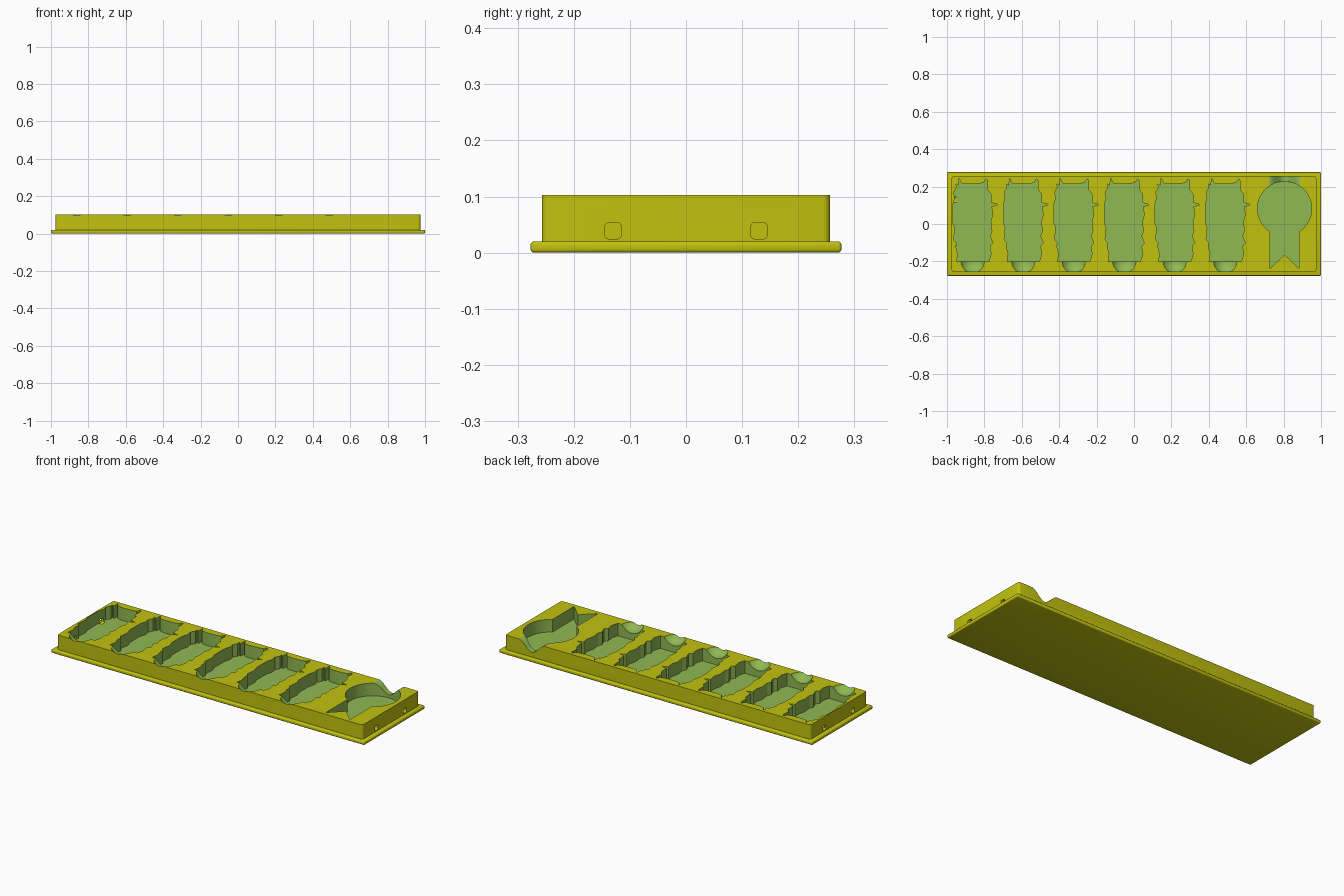
import bpy, bmesh, math
from mathutils import Matrix, Vector

cube = bpy.data.objects.get("Cube")
if cube:
    bpy.data.objects.remove(cube, do_unlink=True)

TOP, FLOOR = 0.103, 0.03
PITCH, FIRST_X = 0.27, -0.862


def material(name, rgb):
    m = bpy.data.materials.new(name)
    m.use_nodes = True
    m.diffuse_color = (*rgb, 1)
    m.node_tree.nodes["Principled BSDF"].inputs["Base Color"].default_value = (*rgb, 1)
    return m


YELLOW = material("mustard yellow", (0.54, 0.54, 0.005))
GREEN = material("soft green", (0.28, 0.48, 0.085))


def make_object(name, bm, slot):
    bmesh.ops.recalc_face_normals(bm, faces=bm.faces)
    for f in bm.faces:
        f.material_index = slot
    mesh = bpy.data.meshes.new(name)
    bm.to_mesh(mesh)
    bm.free()
    mesh.materials.append(YELLOW)
    mesh.materials.append(GREEN)
    obj = bpy.data.objects.new(name, mesh)
    bpy.context.collection.objects.link(obj)
    return obj


def box(name, size, centre, slot=0, round_axis=None, radius=0.0, segments=4):
    """Box with bevelled edges; round_axis limits the bevel to edges along it."""
    bm = bmesh.new()
    bmesh.ops.create_cube(bm, size=1, matrix=Matrix.Translation(centre) @ Matrix.Diagonal((*size, 1)))
    edges = [e for e in bm.edges if round_axis is None
             or abs((e.verts[0].co - e.verts[1].co).normalized()[round_axis]) > 0.9]
    bmesh.ops.bevel(bm, geom=edges, offset=radius, segments=segments,
                    affect='EDGES', profile=0.5)
    return make_object(name, bm, slot)


def prism(name, base, direction):
    """Closed outline swept along a direction, used as a green cutter."""
    bm = bmesh.new()
    face = bm.faces.new([bm.verts.new(p) for p in base])
    new = bmesh.ops.extrude_face_region(bm, geom=[face])["geom"]
    bmesh.ops.translate(bm, verts=[v for v in new if isinstance(v, bmesh.types.BMVert)],
                        vec=Vector(direction))
    return make_object(name, bm, 1)


def cut(target, cutter):
    mod = target.modifiers.new("cut", 'BOOLEAN')
    mod.operation = 'DIFFERENCE'
    mod.solver = 'EXACT'
    mod.object = cutter
    bpy.context.view_layer.objects.active = target
    bpy.ops.object.modifier_apply(modifier=mod.name)
    bpy.data.objects.remove(cutter, do_unlink=True)


# Base plate and tray block
flange = box("base_flange", (2, 0.554, 0.02), (0, 0, 0.01), radius=0.006, segments=3)
block = box("tray_block", (1.95, 0.514, TOP - 0.01), (0, 0, (TOP + 0.01) / 2),
            round_axis=2, radius=0.013)

# Figure outline in hundredths, from the lower left up over the ears and down
FIGURE = [(-8.6, -20), (-8, -16), (-9.1, -12), (-8.6, -10), (-10.2, -8.4), (-9.6, -2),
          (-10.7, 1), (-10.7, 10), (-9.6, 14), (-10.2, 17), (-8.7, 19.5), (-9, 21.5), (-7.6, 20.5),
          (-7.4, 24.5), (-5.9, 21.8), (-2.7, 21.3), (3.7, 21.6), (5.9, 22.3),
          (7.2, 24.2), (8, 22.8), (7.8, 18.5), (9.6, 16.2), (9.8, 11.4), (13.4, 10.4), (10, 9.2),
          (10.7, 5), (9.6, 1.2), (10.2, -4), (9.1, -6.3), (10.7, -10), (9.1, -12),
          (9.8, -16), (8.6, -20)]

# Six figure pockets, each with a round finger scoop at the front
for i in range(6):
    x = FIRST_X + i * PITCH
    cut(block, prism("figure_cutter", [(x + a / 100, b / 100, FLOOR) for a, b in FIGURE], (0, 0, 0.2)))
    bm = bmesh.new()
    bmesh.ops.create_uvsphere(bm, u_segments=48, v_segments=32, radius=0.073,
                              matrix=Matrix.Translation((x, -0.2, TOP + 0.038)))
    cut(block, make_object("scoop_cutter", bm, 1))

# Rosette pocket: a disc with a forked ribbon
MX, MY, R = 0.805, 0.082, 0.145
W = 0.077
start = math.asin(W / R)
disc = []
for i in range(65):
    a = -math.pi / 2 + start + (2 * math.pi - 2 * start) * i / 64
    disc.append((MX + R * math.cos(a), MY + R * math.sin(a), FLOOR))
ribbon = [(MX - W, -0.238, FLOOR), (MX, -0.164, FLOOR), (MX + W, -0.238, FLOOR)]
cut(block, prism("rosette_cutter", disc + ribbon, (0, 0, 0.2)))

# Curved finger groove through the back wall
HALF, DEPTH = 0.085, 0.055
groove = []
for i in range(25):
    t = -1 + i / 12
    groove.append((MX + HALF * t, 0.16, TOP - DEPTH * (1 + math.cos(math.pi * t)) / 2))
groove[0] = (MX - HALF, 0.16, TOP + 0.0005)
groove[-1] = (MX + HALF, 0.16, TOP + 0.0005)
groove += [(MX + HALF, 0.16, 0.2), (MX - HALF, 0.16, 0.2)]
cut(block, prism("groove_cutter", groove, (0, 0.2, 0)))

# Rounded square sockets in both ends
for side in (-1, 1):
    for y in (-0.13, 0.13):
        cut(block, box("socket_cutter", (0.05, 0.029, 0.029), (side * 0.975, y, 0.039),
                       round_axis=0, radius=0.007))

# Smooth curves, crisp edges
for obj in (flange, block):
    bpy.ops.object.select_all(action='DESELECT')
    obj.select_set(True)
    bpy.context.view_layer.objects.active = obj
    bpy.ops.object.shade_smooth_by_angle(angle=math.radians(30))
